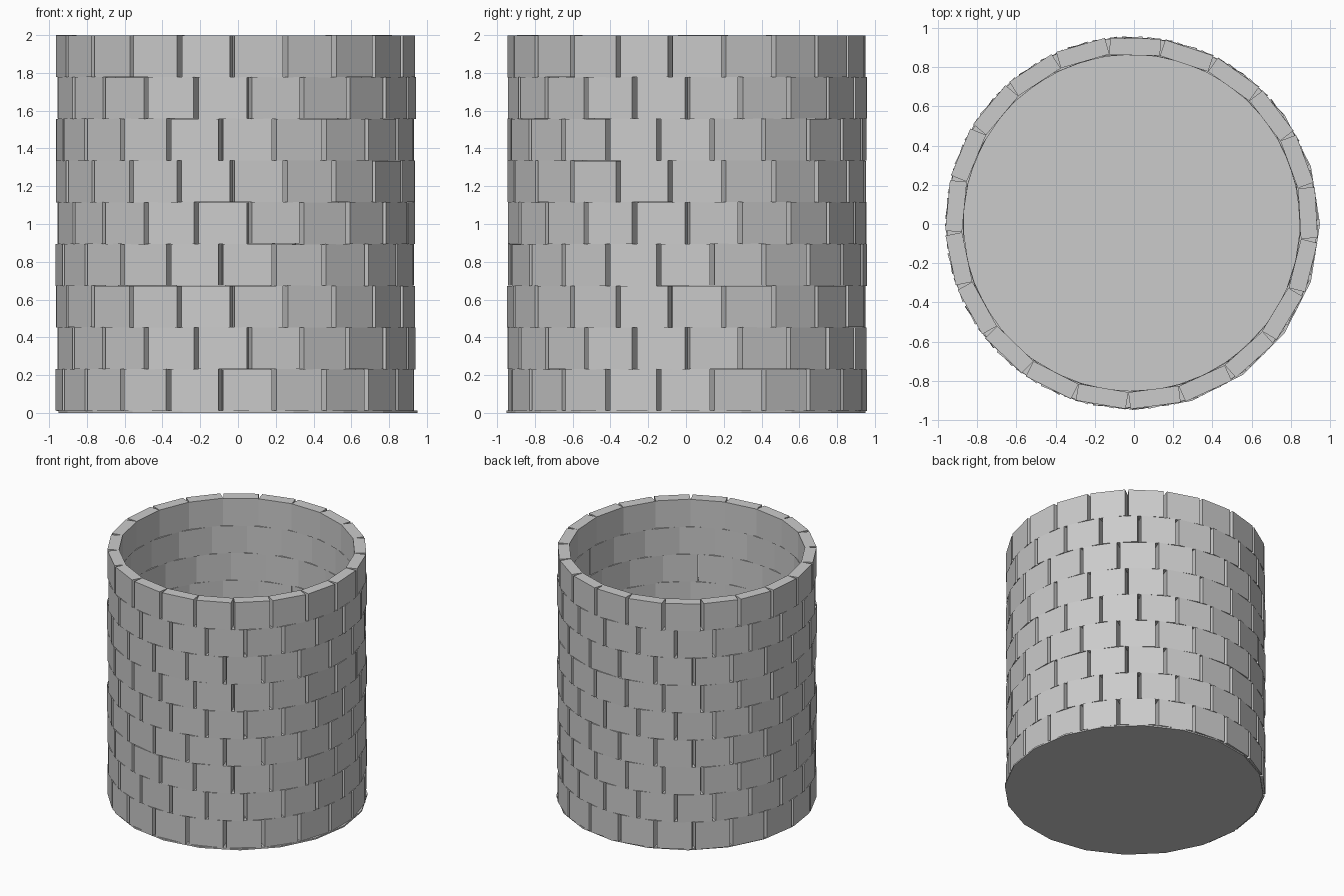
import bpy, bmesh, math, random
from mathutils import Matrix

if "Cube" in bpy.data.objects:
    bpy.data.objects.remove(bpy.data.objects["Cube"])

random.seed(4)
N, ROWS = 21, 9                      # bricks per course, courses
R_IN, R_OUT = 0.857, 0.943           # wall faces
CX, CY = -0.012, 0.006               # wall sits slightly off the base centre
Z0, TOP = 0.012, 2.0
STEP = 2 * math.pi / N
WIDTH = 2 * R_IN * math.tan(STEP / 2)  # bricks touch on the inside, gap outside
PITCH = (TOP - Z0) / ROWS
JOINTS = [-94.8, -85.6, -91.1]       # joint angle of each course, repeats in threes

# thin 20-sided base plate
bpy.ops.mesh.primitive_cylinder_add(vertices=20, radius=0.95, depth=Z0,
                                    location=(0, 0, Z0 / 2),
                                    rotation=(0, 0, math.pi / 2))
bpy.context.object.name = "base_plate"


def brick_course(row):
    """One ring of flat box bricks."""
    bm = bmesh.new()
    start = math.radians(JOINTS[row % 3]) + STEP / 2
    for i in range(N):
        dz = random.uniform(-0.003, 0.0)
        dr = random.uniform(-0.002, 0.002)
        m = (Matrix.Translation((CX, CY, Z0 + PITCH * (row + 0.5) + dz))
             @ Matrix.Rotation(start + i * STEP, 4, 'Z')
             @ Matrix.Translation(((R_IN + R_OUT) / 2 + dr, 0, 0))
             @ Matrix.Diagonal((R_OUT - R_IN, WIDTH, PITCH, 1)))
        bmesh.ops.create_cube(bm, size=1, matrix=m)
    mesh = bpy.data.meshes.new("brick_course")
    bm.to_mesh(mesh)
    bm.free()
    obj = bpy.data.objects.new(f"brick_course_{row + 1}", mesh)
    bpy.context.collection.objects.link(obj)


# stacked wall courses
for r in range(ROWS):
    brick_course(r)

# keep the lowest course on the ground plane
for v in bpy.data.objects["brick_course_1"].data.vertices:
    v.co.z = max(v.co.z, 0.009)
